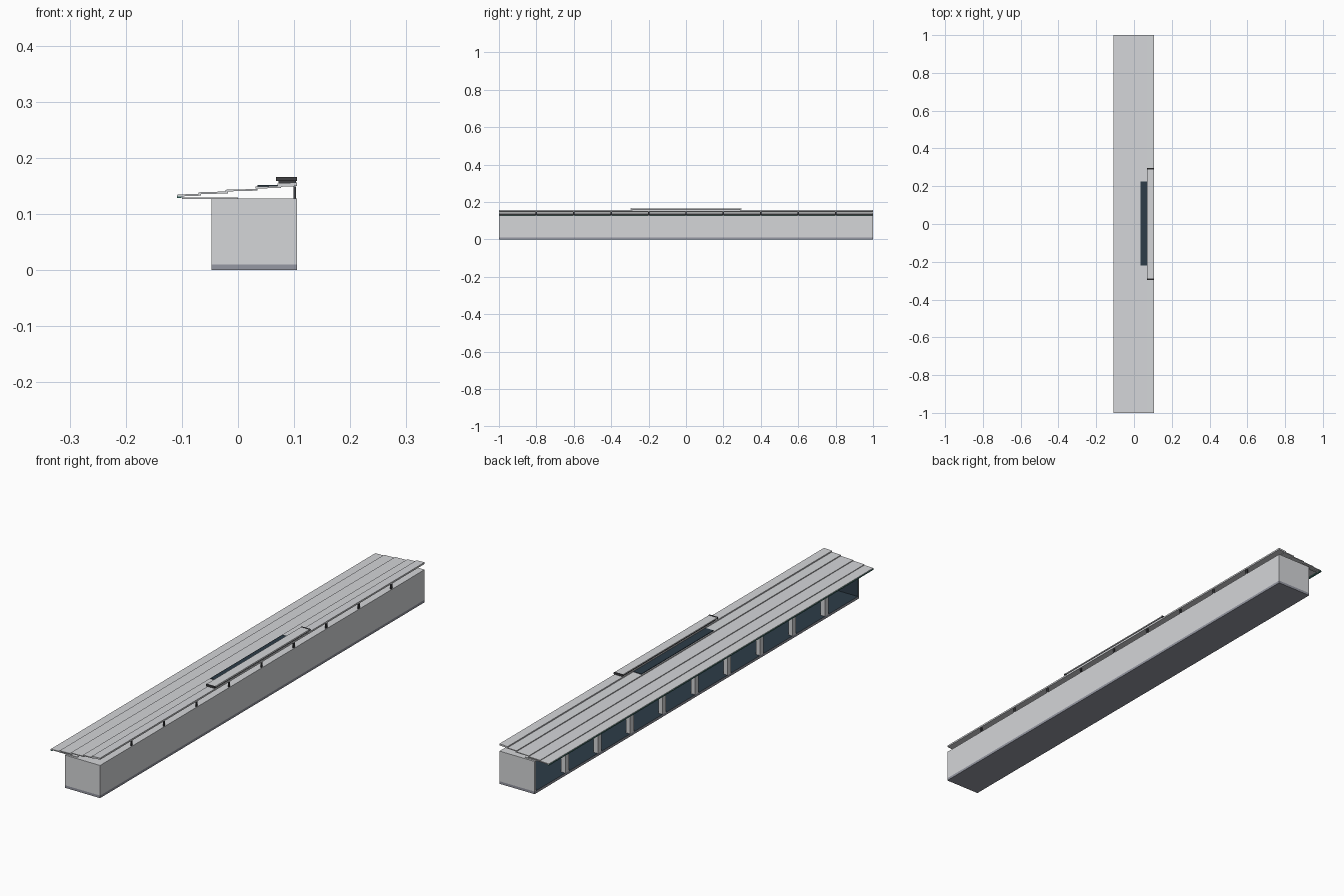
import bpy, bmesh
from mathutils import Vector

if "Cube" in bpy.data.objects:
    bpy.data.objects.remove(bpy.data.objects["Cube"])


def material(name, rgb):
    m = bpy.data.materials.new(name)
    m.diffuse_color = (*rgb, 1)
    m.use_nodes = True
    m.node_tree.nodes["Principled BSDF"].inputs["Base Color"].default_value = m.diffuse_color
    return m


GREY = material("light grey metal", (0.66, 0.67, 0.69))
BASE = material("slate grey base", (0.30, 0.31, 0.36))
NAVY = material("dark blue lining", (0.026, 0.045, 0.065))
TEAL = material("teal trim", (0.06, 0.20, 0.17))
DARK = material("dark edge", (0.05, 0.05, 0.055))


def finish(name, bm, mats):
    bmesh.ops.recalc_face_normals(bm, faces=bm.faces)
    mesh = bpy.data.meshes.new(name)
    bm.to_mesh(mesh)
    bm.free()
    for m in mats:
        mesh.materials.append(m)
    ob = bpy.data.objects.new(name, mesh)
    bpy.context.collection.objects.link(ob)
    return ob


def add_box(bm, x, y, z):
    r = bmesh.ops.create_cube(bm, size=1)
    for v in r["verts"]:
        v.co = Vector((x[0] if v.co.x < 0 else x[1],
                       y[0] if v.co.y < 0 else y[1],
                       z[0] if v.co.z < 0 else z[1]))


def box(name, x, y, z, mat, inner=None):
    """Box; faces pointing along the inner direction take the lining colour."""
    bm = bmesh.new()
    add_box(bm, x, y, z)
    ob = finish(name, bm, [mat, NAVY])
    if inner:
        for p in ob.data.polygons:
            if p.normal.dot(Vector(inner)) > 0.9:
                p.material_index = 1
    return ob


def prism(name, profile, y, mats):
    """Extrude an x-z profile along y."""
    bm = bmesh.new()
    a = [bm.verts.new((px, y[0], pz)) for px, pz in profile]
    b = [bm.verts.new((px, y[1], pz)) for px, pz in profile]
    n = len(a)
    for i in range(n):
        bm.faces.new((a[i], a[(i + 1) % n], b[(i + 1) % n], b[i]))
    bm.faces.new(a)
    bm.faces.new(b[::-1])
    return finish(name, bm, mats)


L, R = -0.047, 0.105
TOP = 0.127

# Base slab and lined walls, open on the left
box("floor_slab", (L, R), (-1, 1), (0, 0.01), BASE, (0, 0, 1))
box("long_wall", (0.098, R), (-1, 1), (0.01, TOP), GREY, (-1, 0, 0))
for s, name in ((-1, "front_wall"), (1, "back_wall")):
    box(name, (L, 0.098), sorted((s, s * 0.992)), (0.01, TOP), GREY, (0, -s, 0))

# Flat ceiling below the raised roof
box("ceiling", (L, R), (-1, 1), (TOP - 0.001, TOP + 0.0005), GREY, (0, 0, -1))

# Posts between the ten bays, eave brackets, roof supports and wall knobs
posts, brackets = bmesh.new(), bmesh.new()
supports, knobs = bmesh.new(), bmesh.new()
for i in range(11):
    y = max(-0.988, min(0.988, -1 + 0.2 * i))
    if 0 < i < 10:
        add_box(posts, (L, L + 0.018), (y - 0.011, y + 0.011), (0.01, TOP - 0.001))
        add_box(supports, (0.099, 0.103), (y - 0.004, y + 0.004), (TOP, 0.149))
    if i < 10:
        add_box(knobs, (0.094, 0.098), (y + 0.095, y + 0.105), (0.062, 0.072))
    add_box(brackets, (-0.10, 0.0), (y - 0.004, y + 0.004), (TOP, 0.1295))
finish("bay_posts", posts, [GREY])
finish("eave_brackets", brackets, [GREY])
finish("roof_supports", supports, [DARK])
finish("wall_knobs", knobs, [DARK])

# Stepped, overlapping roof sheets rising to the right
sheets = [(-0.108, -0.066, 0.131, 0.136),
          (-0.070, -0.018, 0.135, 0.140),
          (-0.022, 0.035, 0.140, 0.1445),
          (0.031, 0.077, 0.145, 0.150),
          (0.070, R, 0.148, 0.156)]
for i, (x0, x1, z0, z1) in enumerate(sheets):
    rise = 0.0015
    prism(f"roof_sheet_{i + 1}",
          [(x0, z0), (x1, z0 + rise), (x1, z1), (x0, z1 - rise)], (-1, 1), [GREY])

# Teal strip along the eave
box("eave_trim", (-0.109, -0.101), (-1, 1), (0.128, 0.1325), TEAL)

# Dark vent strip in the roof
box("vent_strip", (0.035, 0.070), (-0.22, 0.225), (0.1475, 0.1512), NAVY)

# Raised ridge cap on a low dark core
box("ridge_cap_core", (0.072, 0.103), (-0.285, 0.288), (0.155, 0.161), DARK)
cap = box("ridge_cap", (0.068, R), (-0.29, 0.295), (0.160, 0.165), GREY)
bev = cap.modifiers.new("soft_edge", "BEVEL")
bev.width = 0.0012
bev.segments = 2
for y, name in ((-0.2925, "cap_end_front"), (0.2925, "cap_end_back")):
    box(name, (0.068, R), (y - 0.003, y + 0.003), (0.1585, 0.1655), DARK)
